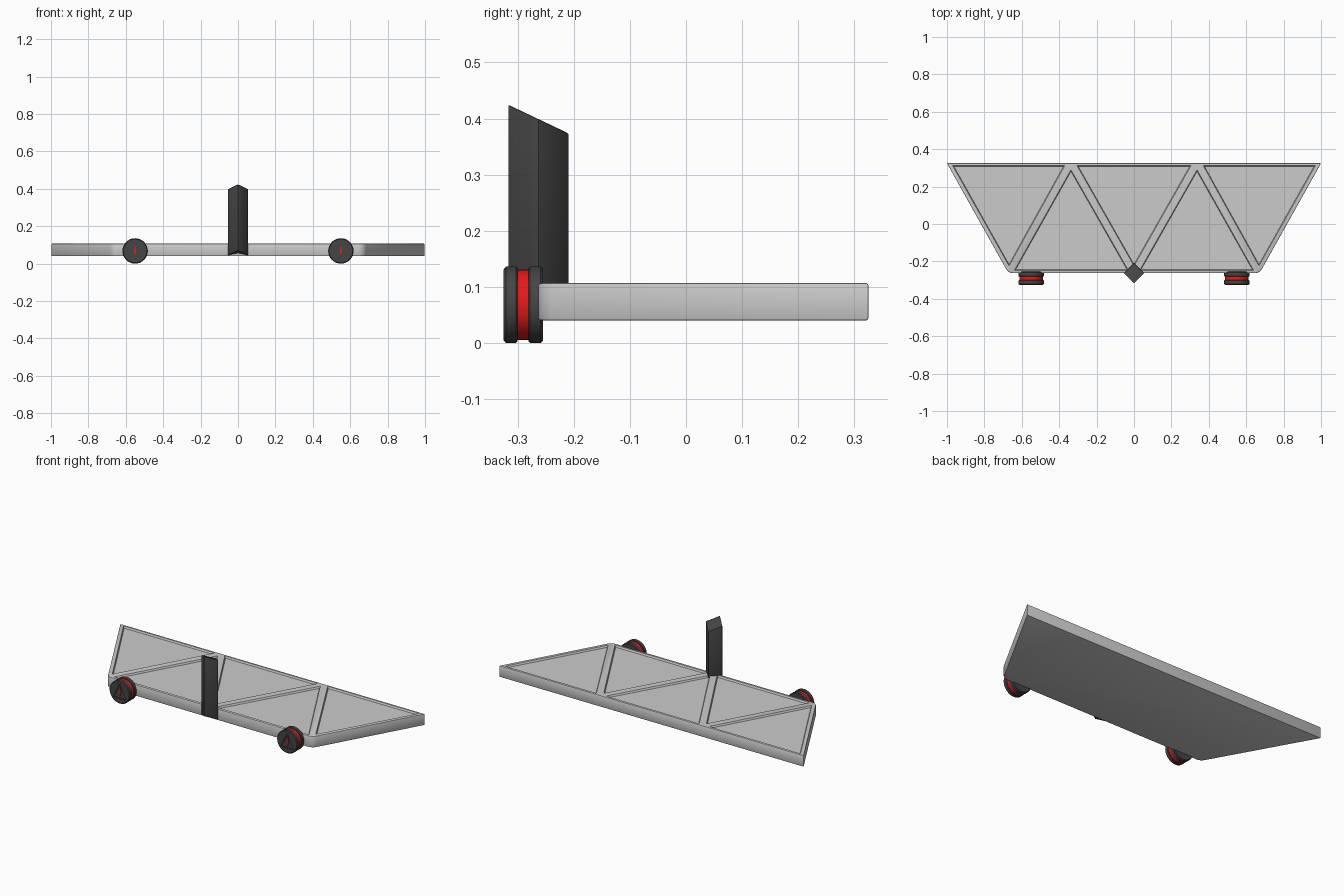
import bpy, bmesh, math
from mathutils import Vector

if "Cube" in bpy.data.objects:
    bpy.data.objects.remove(bpy.data.objects["Cube"])


def material(name, rgb):
    m = bpy.data.materials.new(name)
    m.diffuse_color = (*rgb, 1)
    m.use_nodes = True
    m.node_tree.nodes["Principled BSDF"].inputs["Base Color"].default_value = m.diffuse_color
    return m


DARK = material("dark_grey", (0.06, 0.06, 0.06))
RED = material("red", (0.8, 0.01, 0.01))


def finish(bm, name, mat=None):
    bmesh.ops.recalc_face_normals(bm, faces=bm.faces)
    me = bpy.data.meshes.new(name)
    bm.to_mesh(me)
    bm.free()
    ob = bpy.data.objects.new(name, me)
    bpy.context.collection.objects.link(ob)
    if mat:
        me.materials.append(mat)
    return ob


def loft(bm, loops):
    """Skin a stack of equal-length closed loops and cap both ends."""
    rings = [[bm.verts.new(p) for p in l] for l in loops]
    for a, b in zip(rings, rings[1:]):
        n = len(a)
        for i in range(n):
            bm.faces.new((a[i], a[(i + 1) % n], b[(i + 1) % n], b[i]))
    bm.faces.new(rings[0])
    bm.faces.new(rings[-1])


def lathe_y(name, profile, centre, mat, n=32):
    """Turn (radius, y) points around an axis parallel to y."""
    bm = bmesh.new()
    loft(bm, [[(centre[0] + r * math.cos(2 * math.pi * i / n), y,
                centre[1] + r * math.sin(2 * math.pi * i / n)) for i in range(n)]
              for r, y in profile])
    return finish(bm, name, mat)


def apply_mods(ob):
    bpy.context.view_layer.update()
    dg = bpy.context.evaluated_depsgraph_get()
    me = bpy.data.meshes.new_from_object(ob.evaluated_get(dg))
    ob.modifiers.clear()
    ob.data = me


def bevel(ob, width, segments=2):
    b = ob.modifiers.new("bevel", 'BEVEL')
    b.width, b.segments = width, segments
    b.limit_method, b.angle_limit = 'ANGLE', math.radians(40)


def cut(ob, cutter):
    m = ob.modifiers.new("cut", 'BOOLEAN')
    m.operation, m.object, m.solver = 'DIFFERENCE', cutter, 'EXACT'
    apply_mods(ob)
    bpy.data.objects.remove(cutter)


def smooth(ob):
    bpy.ops.object.select_all(action='DESELECT')
    ob.select_set(True)
    bpy.context.view_layer.objects.active = ob
    bpy.ops.object.shade_smooth_by_angle(angle=math.radians(30))


# Deck: trapezoid slab with rounded front corners
r, front = 0.045, -0.263
cx, cy = 0.645, front + r
right = [(cx + r * math.sin(a), cy - r * math.cos(a))
         for a in (math.radians(10 * i) for i in range(7))] + [(1.0, 0.325)]
outline = right + [(-x, y) for x, y in reversed(right)]
bm = bmesh.new()
loft(bm, [[(x, y, z) for x, y in outline] for z in (0.04, 0.107)])
deck = finish(bm, "deck")
bevel(deck, 0.004)
apply_mods(deck)

# Triangular recessed panels leave a truss pattern on the deck
tris = [[(-0.97, 0.312), (-0.37, 0.312), (-0.668, -0.225)],
        [(-0.337, 0.29), (-0.64, -0.248), (-0.03, -0.248)]]
tris += [[(-x, y) for x, y in t] for t in tris]
tris.append([(-0.305, 0.312), (0.305, 0.312), (0, -0.225)])
bm = bmesh.new()
for t in tris:
    c = sum((Vector(p) for p in t), Vector((0, 0))) / 3
    loft(bm, [[(*(c + (Vector(p) - c) * s), z) for p in t]
              for s, z in ((0.975, 0.097), (1.0, 0.107), (1.0, 0.13))])
cut(deck, finish(bm, "panel_cutter"))
smooth(deck)

# Handle post: square column turned 45 degrees, with sloping ends
h, py = 0.055, -0.263
plan = [(0, -h), (h, 0), (0, h), (-h, 0)]
bm = bmesh.new()
loft(bm, [[(x, py + y, 0.045 + max(0, -0.47 * y)) for x, y in plan],
          [(x, py + y, 0.399 - 0.475 * y) for x, y in plan]])
post = finish(bm, "handle_post", DARK)
bevel(post, 0.003)
apply_mods(post)
smooth(post)

# Wheels: two dark discs around a red tyre band
R, wz = 0.068, 0.068
for side, wx in (("left", -0.55), ("right", 0.55)):
    ctr = (wx, wz)
    disc = lathe_y(side + "_wheel_outer",
                   [(R - 0.005, -0.325), (R, -0.321), (R, -0.303), (R - 0.003, -0.300)],
                   ctr, DARK)
    inner = lathe_y(side + "_wheel_inner",
                    [(R - 0.003, -0.281), (R, -0.278), (R, -0.259), (R - 0.004, -0.255)],
                    ctr, DARK)
    band = lathe_y(side + "_wheel_band", [(0.063, -0.301), (0.063, -0.280)], ctr, RED)

    # Triangular pocket with a red marker on the hub face
    bm = bmesh.new()
    tri = [(0, 0.05), (0.043, -0.037), (-0.043, -0.037)]
    loft(bm, [[(wx + x, y, wz + z) for x, z in tri] for y in (-0.34, -0.317)])
    cut(disc, finish(bm, "pocket_cutter"))
    mark = [(0, 0.03), (0.006, 0), (0, -0.025), (-0.006, 0)]
    bm = bmesh.new()
    loft(bm, [[(wx + x, y, wz + z) for x, z in mark] for y in (-0.321, -0.31)])
    finish(bm, side + "_hub_marker", RED)
    for ob in (disc, inner, band):
        smooth(ob)
